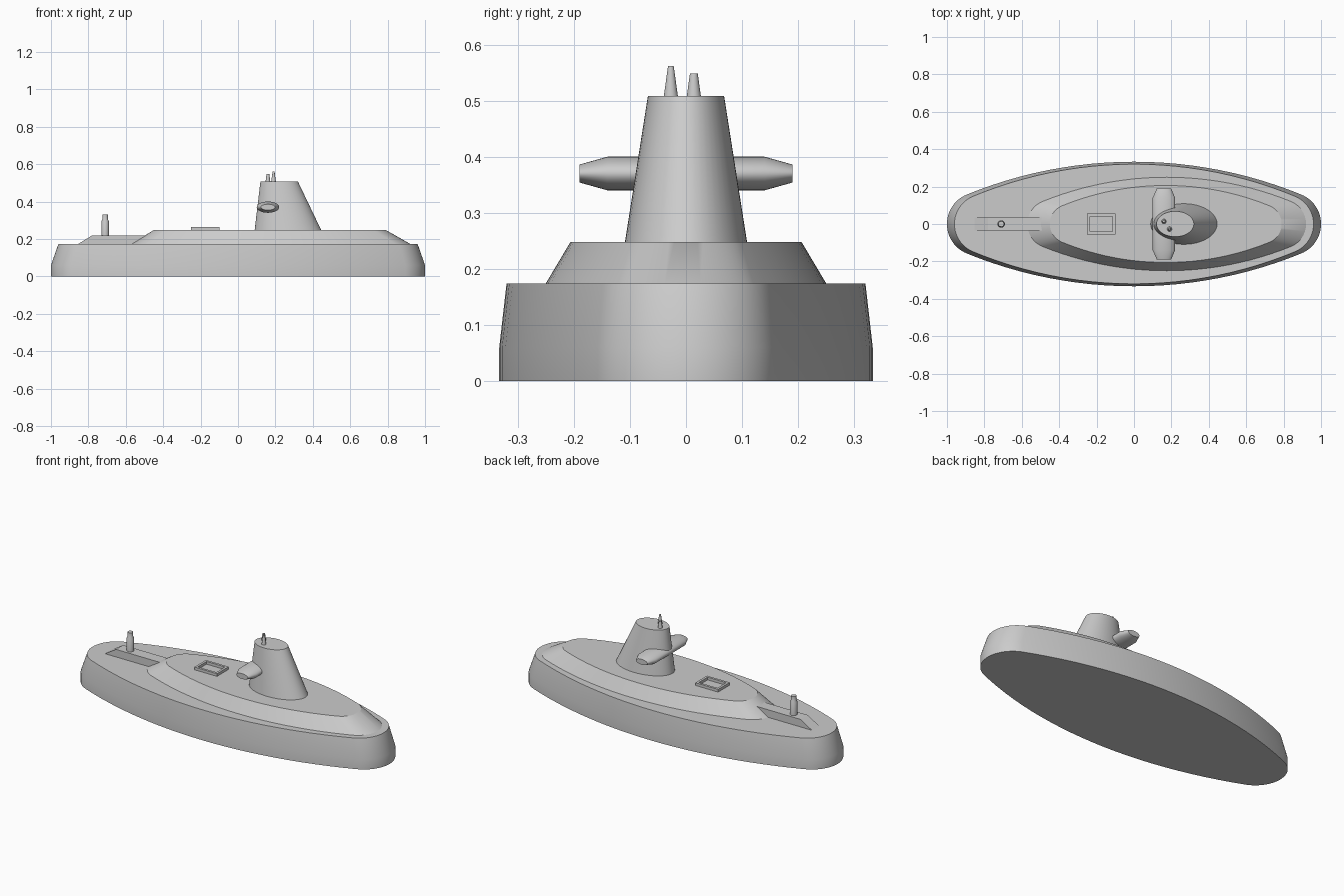
import bpy, bmesh
from math import sin, cos, pi, atan2, radians

if "Cube" in bpy.data.objects:
    bpy.data.objects.remove(bpy.data.objects["Cube"])


def loft(name, rings, wrap=False, smooth=True):
    """Skin equal-length point rings; cap both ends, or wrap last ring to first."""
    bm = bmesh.new()
    vs = [[bm.verts.new(p) for p in ring] for ring in rings]
    pairs = list(zip(vs, vs[1:])) + ([(vs[-1], vs[0])] if wrap else [])
    n = len(vs[0])
    for a, b in pairs:
        for i in range(n):
            j = (i + 1) % n
            bm.faces.new((a[i], a[j], b[j], b[i]))
    if not wrap:
        bm.faces.new(vs[0][::-1])
        bm.faces.new(vs[-1])
    bmesh.ops.recalc_face_normals(bm, faces=bm.faces)
    me = bpy.data.meshes.new(name)
    bm.to_mesh(me)
    bm.free()
    ob = bpy.data.objects.new(name, me)
    bpy.context.collection.objects.link(ob)
    if smooth:
        bpy.ops.object.select_all(action='DESELECT')
        ob.select_set(True)
        bpy.context.view_layer.objects.active = ob
        bpy.ops.object.shade_smooth_by_angle(angle=radians(30))
    return ob


def boat(cx, length, width, r, z, n=24):
    """Pointed-oval outline: two long side arcs tangent to two end arcs of radius r."""
    R = ((length - r) ** 2 + width ** 2 - r ** 2) / (2 * (width - r))
    t = atan2(R - width, length - r)
    right_end = [(length - r + r * cos(a), r * sin(a))
                 for a in (-t + 2 * t * i / n for i in range(n))]
    side = [(R * cos(a), width - R + R * sin(a))
            for a in (t + (pi - 2 * t) * i / n for i in range(n))]
    half = right_end + side
    return [(cx + s * x, s * y, z) for s in (1, -1) for x, y in half]


def ellipse(cx, cy, rx, ry, z, n=48):
    return [(cx + rx * cos(2 * pi * i / n), cy + ry * sin(2 * pi * i / n), z)
            for i in range(n)]


def rect(cx, hx, hy, z):
    return [(cx + sx * hx, sy * hy, z) for sx, sy in ((-1, -1), (1, -1), (1, 1), (-1, 1))]


# Hull: straight waterline band, then a slight taper up to the deck
loft("hull", [boat(0, 1, .333, .17, 0), boat(0, 1, .333, .17, .06),
              boat(0, .96, .32, .16, .174)])

# Raised upper deck with sloping sides
loft("upper_deck", [boat(.175, .745, .25, .13, .174), boat(.17, .62, .206, .105, .248)])

# Stern ridge
profile = [(-.86, .17), (-.48, .17), (-.48, .219), (-.78, .219)]
loft("stern_ridge", [[(x, y, z) for x, z in profile] for y in (-.034, .034)], smooth=False)

# Stern post with a narrower top
loft("stern_post", [ellipse(-.71, 0, r, r, z, 24) for r, z in
                    ((.02, .215), (.02, .295), (.015, .305), (.015, .33))])

# Open hatch frame on the upper deck
loft("hatch_frame", [rect(-.175, .075, .055, .245), rect(-.175, .075, .055, .264),
                     rect(-.175, .061, .041, .264), rect(-.175, .061, .041, .245)],
     wrap=True, smooth=False)

# Conning tower, leaning towards the stern
loft("conning_tower", [ellipse(.267, 0, .178, .109, .247), ellipse(.22, 0, .1, .068, .508)])

# Horizontal pod through the tower, tapered at both ends
loft("tower_pod", [[(x, y, z) for x, z, y in ellipse(.16, .37, rx, rz, y)]
                   for rx, rz, y in ((.038, .016, -.19), (.06, .03, -.14),
                                     (.06, .03, .14), (.038, .016, .19))])

# Periscopes
for name, x, y, r0, r1, top in (("periscope_tall", .19, -.027, .013, .005, .562),
                                ("periscope_short", .16, .014, .013, .007, .548)):
    loft(name, [ellipse(x, y, r0, r0, .505, 20), ellipse(x, y, r1, r1, top, 20)])
